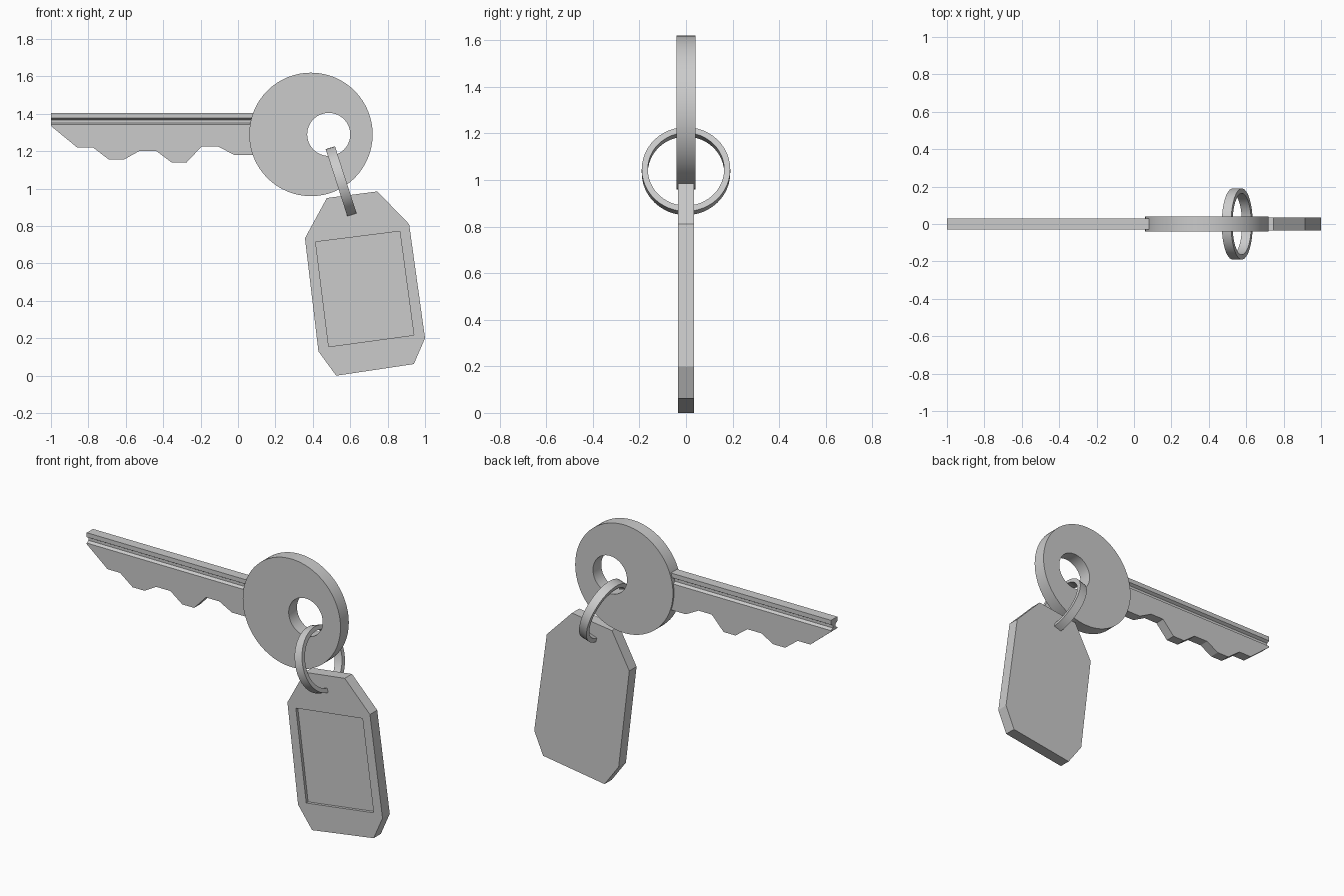
import bpy, bmesh
from math import sin, cos, tau, atan2
from mathutils import Matrix

if "Cube" in bpy.data.objects:
    bpy.data.objects.remove(bpy.data.objects["Cube"])


def make(name, bm, smooth=True):
    bmesh.ops.recalc_face_normals(bm, faces=bm.faces[:])
    me = bpy.data.meshes.new(name)
    bm.to_mesh(me)
    bm.free()
    ob = bpy.data.objects.new(name, me)
    bpy.context.collection.objects.link(ob)
    bpy.ops.object.select_all(action='DESELECT')
    ob.select_set(True)
    bpy.context.view_layer.objects.active = ob
    if smooth:
        bpy.ops.object.shade_smooth_by_angle(angle=0.5)
    return ob


def loft(name, sections, closed=False, smooth=True):
    """Skin a row of equal-length closed sections; cap the ends unless closed."""
    bm = bmesh.new()
    rows = [[bm.verts.new(p) for p in s] for s in sections]
    pairs = list(zip(rows, rows[1:]))
    if closed:
        pairs.append((rows[-1], rows[0]))
    else:
        bm.faces.new(rows[0])
        bm.faces.new(rows[-1])
    n = len(rows[0])
    for a, b in pairs:
        for i in range(n):
            j = (i + 1) % n
            bm.faces.new((a[i], a[j], b[j], b[i]))
    return make(name, bm, smooth)


def slab(name, outline, y0, y1, smooth=True):
    return loft(name, [[(x, y, z) for x, z in outline] for y in (y0, y1)], smooth=smooth)


def circle(cx, cz, r, n=64):
    return [(cx + r * cos(tau * i / n), cz + r * sin(tau * i / n)) for i in range(n)]


def cut(ob, cutter):
    cutter.hide_render = True
    mod = ob.modifiers.new("cut", 'BOOLEAN')
    mod.operation = 'DIFFERENCE'
    mod.solver = 'EXACT'
    mod.object = cutter
    bpy.ops.object.select_all(action='DESELECT')
    ob.select_set(True)
    bpy.context.view_layer.objects.active = ob
    bpy.ops.object.modifier_apply(modifier=mod.name)
    bpy.data.objects.remove(cutter, do_unlink=True)


# Round key head: a washer with an off-centre hole
T = 0.04
outer, inner = circle(0.39, 1.29, 0.33), circle(0.485, 1.29, 0.115)
loft("key_head", [[(x, y, z) for x, z in o] for o, y in
                  ((outer, -T), (outer, T), (inner, T), (inner, -T))], closed=True)

# Toothed blade with a groove along both sides
teeth = [(-1, 1.335), (-0.86, 1.22), (-0.775, 1.22), (-0.69, 1.155), (-0.61, 1.155),
         (-0.53, 1.2), (-0.435, 1.2), (-0.355, 1.14), (-0.275, 1.14), (-0.195, 1.225),
         (-0.105, 1.225), (-0.02, 1.18), (0.10, 1.18)]


def blade_section(x, zb):
    half = [(0.03, zb), (0.03, 1.342), (0.013, 1.352), (0.013, 1.368), (0.03, 1.378), (0.03, 1.405)]
    return [(x, y, z) for y, z in half] + [(x, -y, z) for y, z in reversed(half)]


loft("key_blade", [blade_section(x, z) for x, z in teeth])

# Flat-banded split ring, tilted to hang between key and tag
R0, R1, W = 0.164, 0.19, 0.026
tilt = Matrix.Translation((0.552, 0, 1.038)) @ Matrix.Rotation(-atan2(0.115, 0.357), 4, 'Y')
ring = loft("ring", [[(w, r * cos(a), r * sin(a)) for w, r in
                      ((-W, R0), (W, R0), (W, R1), (-W, R1))]
                     for a in (tau * i / 48 for i in range(48))], closed=True)
ring.data.transform(tilt)

# Tag with clipped corners and a shallow label recess on the front
tag = slab("tag", [(0.475, 0.95), (0.745, 0.985), (0.915, 0.81), (1.0, 0.20),
                   (0.94, 0.062), (0.525, 0.0), (0.43, 0.13), (0.358, 0.735)],
           -0.035, 0.035, smooth=False)
cut(tag, slab("label_cutter", [(0.415, 0.715), (0.865, 0.772), (0.94, 0.217), (0.485, 0.155)],
              -0.1, -0.017, smooth=False))
